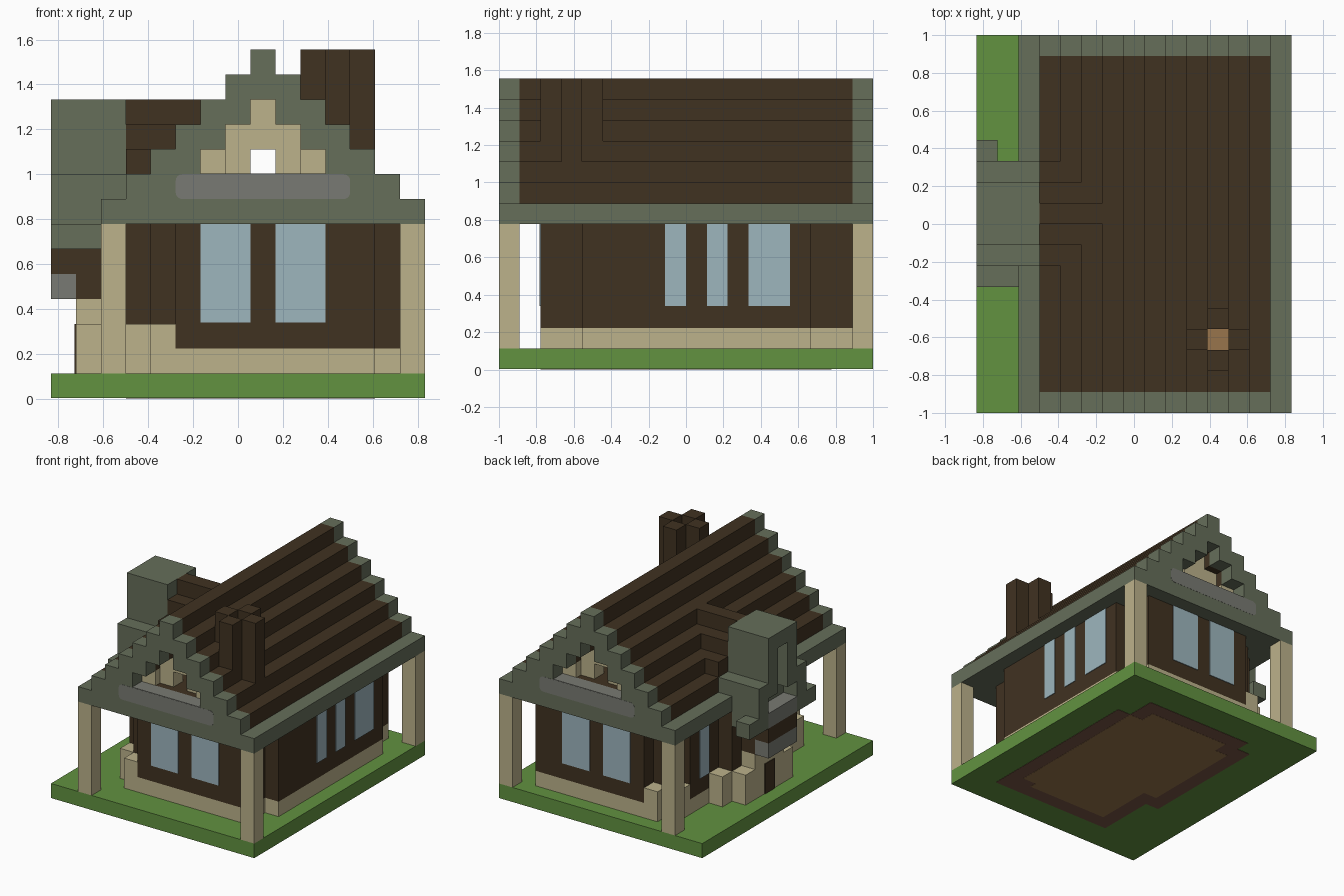
import bpy
import bmesh
from mathutils import Vector

cube = bpy.data.objects.get("Cube")
if cube:
    bpy.data.objects.remove(cube)

U = 1 / 9                                   # one building block
ORIGIN = Vector((-7.5 * U, -1.0, 0.0))


def material(name, r, g, b):
    lin = [((c / 255 + 0.055) / 1.055) ** 2.4 for c in (r, g, b)] + [1.0]
    m = bpy.data.materials.new(name)
    m.use_nodes = True
    m.diffuse_color = lin
    m.node_tree.nodes["Principled BSDF"].inputs["Base Color"].default_value = lin
    return m


GRASS = material("grass green", 98, 146, 64)
STONE = material("mossy stone", 102, 110, 90)
BROWN = material("dark timber", 64, 50, 33)
TAN = material("pale birch", 188, 178, 139)
GLASS = material("window blue", 158, 182, 190)
GREY = material("slate grey", 121, 122, 115)
PLANK = material("light planks", 152, 117, 76)
RED = material("red brown", 120, 85, 68)


def blocks(name, mat, boxes, round_axis=None):
    """One object from boxes given as block ranges (x0, x1, y0, y1, z0, z1)."""
    bm = bmesh.new()
    for x0, x1, y0, y1, z0, z1 in boxes:
        verts = bmesh.ops.create_cube(bm, size=1)["verts"]
        low, high = Vector((x0, y0, z0)), Vector((x1, y1, z1))
        for v in verts:
            p = (low + high) / 2 + v.co * (high - low)
            v.co = ORIGIN + p * U
    if round_axis is not None:
        edges = [e for e in bm.edges
                 if abs((e.verts[0].co - e.verts[1].co).normalized()[round_axis]) > 0.9]
        bmesh.ops.bevel(bm, geom=edges, offset=0.03, segments=4,
                        affect='EDGES', profile=0.5)
    mesh = bpy.data.meshes.new(name)
    bm.to_mesh(mesh)
    bm.free()
    mesh.materials.append(mat)
    obj = bpy.data.objects.new(name, mesh)
    bpy.context.scene.collection.objects.link(obj)
    return obj


def mirror_y(boxes, middle=9):
    """Boxes plus their copies mirrored front to back."""
    s = 2 * middle
    return boxes + [(a, b, s - d, s - c, e, f) for a, b, c, d, e, f in boxes]


# Lawn slab with the floor showing underneath
blocks("lawn", GRASS, [(0, 15, 0, 18, 0.03, 1)])
blocks("floor_border", RED, [(4, 13, 4, 14, 0.01, 0.05), (4, 12, 2, 16, 0.01, 0.05),
                             (3, 4, 6, 15, 0.01, 0.05), (12, 13, 2, 4, 0.01, 0.05)])
blocks("floor_planks", PLANK, [(5, 12, 3.5, 14, 0, 0.05), (5, 11, 3, 15, 0, 0.05),
                               (4, 5, 7, 14, 0, 0.05)])

# House body: stepped plan shared by foundation and walls
plan = [(5, 13, 2, 17), (4, 13, 3, 16), (3, 13, 4, 15), (13, 14, 4, 15)]
blocks("foundation", TAN, [(*p, 1, 2) for p in plan])
blocks("walls", BROWN, [(*p, 2, 7) for p in plan])
blocks("corner_plinths", TAN,
       [(4, 5, 2, 3, 1, 3), (3, 4, 3, 4, 1, 3), (4, 5, 16, 17, 1, 3), (3, 4, 15, 16, 1, 3)])
blocks("porch_posts", TAN, [(x, x + 1, y, y + 1, 1, 7) for x in (2, 14) for y in (0, 17)])

# Windows as thin plates
T = 0.05
panes = []
for x in (6, 9):
    panes += [(x, x + 2, 2 - T, 2, 3.05, 7), (x, x + 2, 17, 17 + T, 3.05, 7)]
for a, b in ((8, 9), (10, 11), (12, 14)):
    panes.append((14, 14 + T, a, b, 3.05, 7))
for y in (5, 13):
    panes.append((3 - T, 3, y, y + 1, 3, 7))
blocks("windows", GLASS, panes)


# Stepped roof
def roof_step(k):
    left, right = k - 5, 22 - k
    if right - left <= 4:
        return [(left, right)]
    return [(left, left + 2), (right - 2, right)]


blocks("eaves_slab", STONE, [(2, 15, 0, 18, 7, 8)])
blocks("attic_floor", BROWN, [(3, 14, 1, 17, 8, 9)])
blocks("roof_steps", BROWN,
       [(a, b, 1, 17, k, k + 1) for k in range(9, 14) for a, b in roof_step(k)])
blocks("gable_trim", STONE, mirror_y(
    [(3, 14, 0, 1, 8, 9)] +
    [(a, b, 0, 1, k, k + 1) for k in range(9, 14) for a, b in roof_step(k)]))

# Gable infill with an open slot in the middle
blocks("gable_infill", TAN, mirror_y(
    [(6, 7, 1, 2, 9, 10), (10, 11, 1, 2, 9, 10), (7, 8, 1.5, 2.5, 9, 11),
     (9, 10, 1.5, 2.5, 9, 11), (8, 9, 1.5, 2.5, 10, 12)]))
blocks("gable_panels", GREY, mirror_y([(5, 12, -0.01, 0.02, 8, 9)]), round_axis=1)
blocks("gable_ledges", GREY, mirror_y([(6, 11, 0, 1, 9, 9.03)]))

# Hollow chimney
blocks("chimney", BROWN, [(10, 11, 3, 4, 9, 14), (12, 13, 3, 4, 9, 14),
                          (11, 12, 2, 3, 9, 14), (11, 12, 4, 5, 9, 14)])
# the flue floor sits just above the roof step it passes through
blocks("flue_floor", PLANK, [(11, 12, 3, 4, 11, 11.05)])

# Side dormer: stepped timber roof
blocks("dormer_roof", BROWN, [(3, 4, 7, 12, 8, 10), (3, 5, 8, 11, 10, 11),
                              (3, 6, 9, 10, 11, 12)])

# Side dormer: stone front with a narrow niche
blocks("dormer_front", STONE, [
    (1, 3, 8, 11, 7, 12), (0, 1, 8, 9, 8, 12), (0, 1, 10, 11, 8, 12),
    (0, 1, 9, 10, 11, 12),
    (0, 3, 7, 8, 7, 9), (0, 3, 11, 12, 7, 9),
    (0, 2, 6, 8, 6, 7), (0, 1, 11, 13, 6, 7), (1, 2, 8, 12, 6, 7)])
blocks("dormer_ledge", GREY, [(0, 1, 8, 11, 6, 7)])

# Bay below the dormer
blocks("bay_wall", BROWN, [(2, 3, 7, 12, 3, 7), (1, 2, 8, 11, 4, 6),
                           (0, 1, 8, 11, 5, 6)])
blocks("bay_planter", GREY, [(0, 1, 8, 11, 4, 5)])
blocks("bay_base", TAN, [(1, 3, 8, 11, 1, 4), (1, 3, 7, 8, 1, 3), (1, 3, 11, 12, 1, 3),
                         (2, 3, 12, 13, 1, 3), (2, 3, 6, 7, 1, 3)])
blocks("bay_door", BROWN, [(1 - T, 1, 9, 10, 1, 3)])
